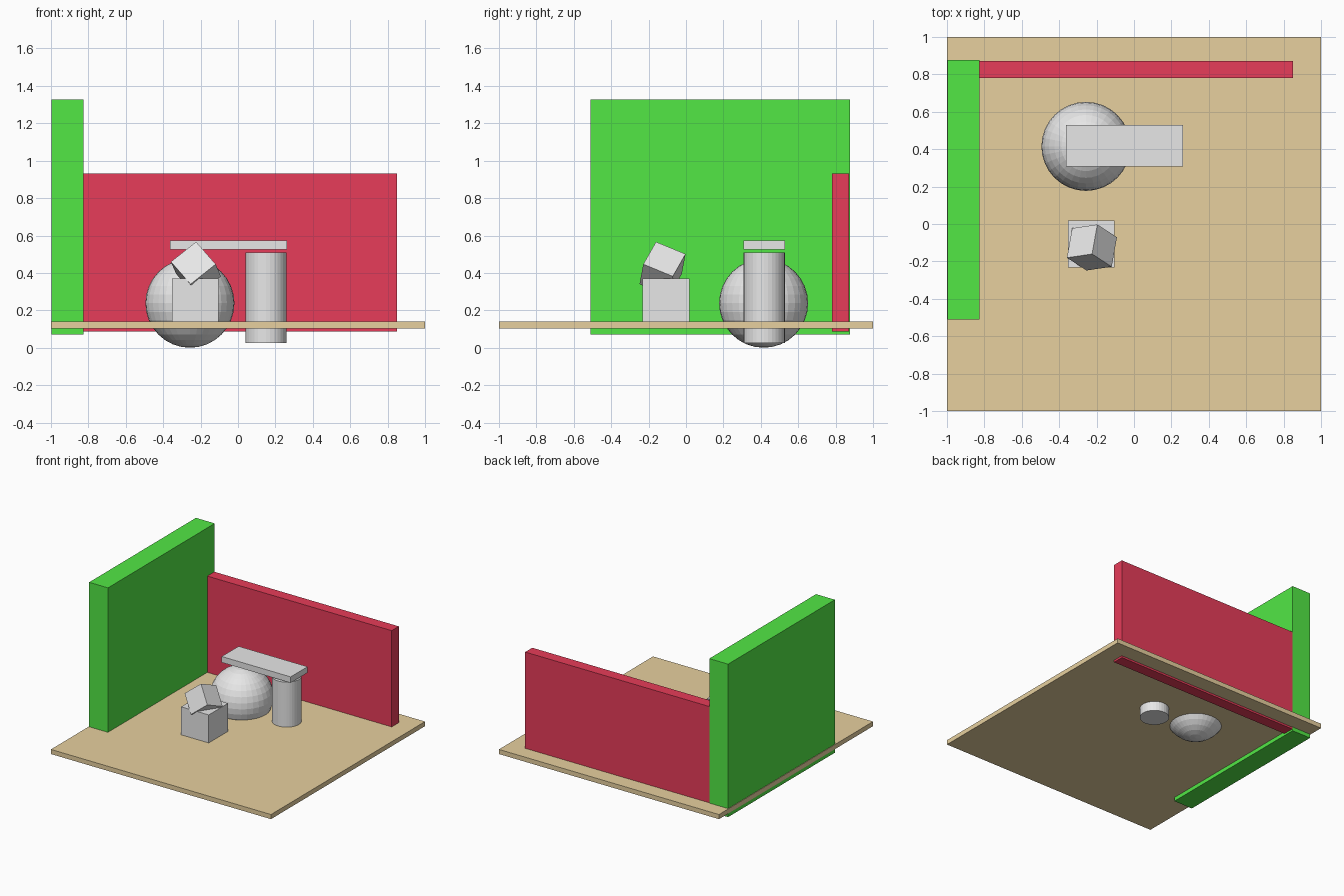
import bpy
from mathutils import Matrix, Vector

default = bpy.data.objects.get("Cube")
if default:
    bpy.data.objects.remove(default, do_unlink=True)


def material(name, rgb):
    mat = bpy.data.materials.new(name)
    mat.use_nodes = True
    colour = (*rgb, 1.0)
    mat.diffuse_color = colour
    mat.node_tree.nodes["Principled BSDF"].inputs["Base Color"].default_value = colour
    return mat


TAN = material("tan", (0.8, 0.63, 0.345))
GREEN = material("green", (0.085, 0.8, 0.06))
RED = material("red", (0.8, 0.045, 0.1))
GREY = material("light grey", (0.8, 0.8, 0.8))


def finish(name, mat):
    obj = bpy.context.object
    obj.name = obj.data.name = name
    obj.data.materials.append(mat)
    return obj


def box(name, mat, x, y, z):
    """Box spanning the given (low, high) range on each axis."""
    spans = (x, y, z)
    bpy.ops.mesh.primitive_cube_add(size=1)
    obj = finish(name, mat)
    centre = Vector([(a + b) / 2 for a, b in spans])
    size = Vector([b - a for a, b in spans])
    obj.data.transform(Matrix.Translation(centre) @ Matrix.Diagonal(size).to_4x4())
    return obj


# Floor and the two walls, which sink slightly through it
box("floor", TAN, (-1, 1), (-1, 1), (0.102, 0.14))
box("side_wall", GREEN, (-0.996, -0.825), (-0.51, 0.876), (0.07, 1.327))
box("back_wall", RED, (-0.84, 0.851), (0.78, 0.872), (0.086, 0.931))

# Ball and pillar carrying a plank
bpy.ops.mesh.primitive_uv_sphere_add(segments=32, ring_count=16, radius=0.238,
                                     location=(-0.257, 0.415, 0.238))
finish("ball", GREY)
bpy.ops.mesh.primitive_cylinder_add(vertices=32, radius=0.11, depth=0.485,
                                    location=(0.15, 0.418, 0.267))
finish("pillar", GREY)
box("plank", GREY, (-0.364, 0.263), (0.308, 0.528), (0.525, 0.574))

# Block with a smaller tilted block resting on it
box("lower_block", GREY, (-0.354, -0.103), (-0.233, 0.018), (0.12, 0.37))
bpy.ops.mesh.primitive_cube_add(size=0.173)
tilted = finish("tilted_block", GREY)
x_axis = Vector((0.78, 0.116, 0.618)).normalized()
z_axis = x_axis.cross(Vector((0.127, 0.908, -0.405))).normalized()
y_axis = z_axis.cross(x_axis)
turn = Matrix((x_axis, y_axis, z_axis)).transposed().to_4x4()
tilted.matrix_world = Matrix.Translation((-0.225, -0.1255, 0.4205)) @ turn
